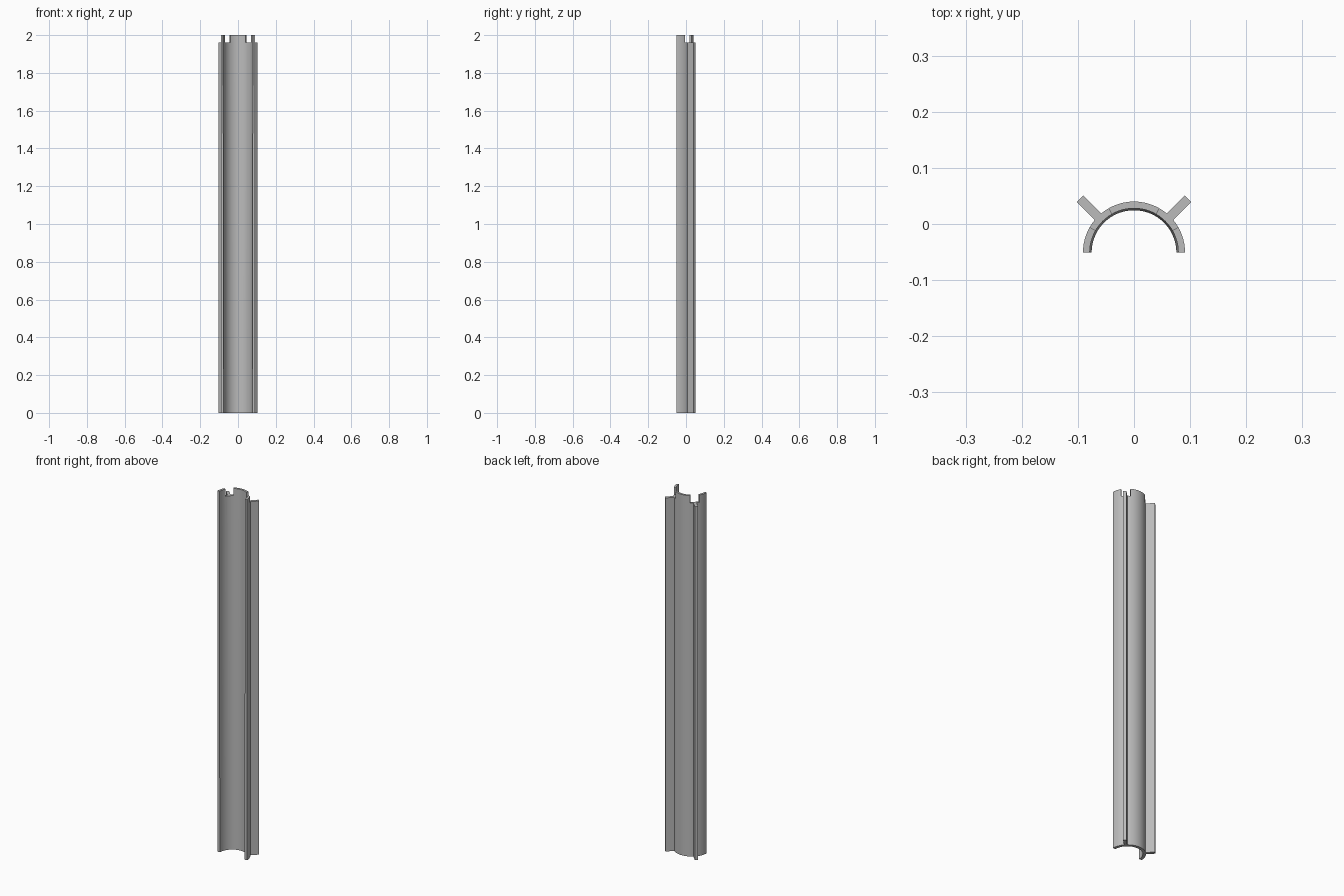
import bpy, bmesh, math
from mathutils import Matrix

if "Cube" in bpy.data.objects:
    bpy.data.objects.remove(bpy.data.objects["Cube"], do_unlink=True)

AXIS_Y = -0.051                   # axis of the half tube
OUTER, INNER_LOW, INNER_TOP = 0.091, 0.0755, 0.079
HEIGHT, SHOULDER = 2.0, 1.96
SEGMENTS = 36

grey = bpy.data.materials.new("light grey")
grey.use_nodes = True
colour = (0.5, 0.5, 0.5, 1)
grey.diffuse_color = colour
grey.node_tree.nodes["Principled BSDF"].inputs["Base Color"].default_value = colour


def make_object(name, bm):
    bmesh.ops.recalc_face_normals(bm, faces=bm.faces)
    mesh = bpy.data.meshes.new(name)
    bm.to_mesh(mesh)
    bm.free()
    mesh.materials.append(grey)
    obj = bpy.data.objects.new(name, mesh)
    bpy.context.collection.objects.link(obj)
    return obj


def arc_wall(name, start, end, steps, section):
    """Sweep a closed (radius, z) section around the tube axis."""
    bm = bmesh.new()
    rings = []
    for i in range(steps + 1):
        a = math.radians(start + (end - start) * i / steps)
        rings.append([bm.verts.new((r * math.cos(a), AXIS_Y + r * math.sin(a), z))
                      for r, z in section])
    n = len(section)
    for p, q in zip(rings, rings[1:]):
        for k in range(n):
            bm.faces.new((p[k], p[(k + 1) % n], q[(k + 1) % n], q[k]))
    bm.faces.new(rings[0])
    bm.faces.new(rings[-1])
    return make_object(name, bm)


# Half tube with a slightly tapered bore
shell = arc_wall("half_tube", 0, 180, SEGMENTS,
                 [(INNER_LOW, 0), (OUTER, 0), (OUTER, HEIGHT), (INNER_TOP, HEIGHT)])

# Two notches in the top rim, above the fins
for side, start in (("left", 30), ("right", 120)):
    cutter = arc_wall(side + "_notch_cutter", start, start + 30, 6,
                      [(0.05, SHOULDER), (0.12, SHOULDER), (0.12, 2.1), (0.05, 2.1)])
    cutter.hide_render = True
    cutter.hide_viewport = True
    cut = shell.modifiers.new(side + " notch", "BOOLEAN")
    cut.operation = "DIFFERENCE"
    cut.solver = "EXACT"
    cut.object = cutter

# Bake the cuts and remove the cutters
bpy.context.view_layer.update()
cut_mesh = bpy.data.meshes.new_from_object(
    shell.evaluated_get(bpy.context.evaluated_depsgraph_get()))
shell.modifiers.clear()
shell.data = cut_mesh
for side in ("left", "right"):
    bpy.data.objects.remove(bpy.data.objects[side + "_notch_cutter"], do_unlink=True)

# Diagonal fins along the outside
FIN_START, FIN_END, FIN_WIDTH = 0.0904, 0.136, 0.0163
for side, angle in (("left", 45), ("right", 135)):
    bm = bmesh.new()
    bmesh.ops.create_cube(bm, size=1)
    place = (Matrix.Translation((0, AXIS_Y, 0))
             @ Matrix.Rotation(math.radians(angle), 4, "Z")
             @ Matrix.Translation(((FIN_START + FIN_END) / 2, 0, SHOULDER / 2))
             @ Matrix.Diagonal((FIN_END - FIN_START, FIN_WIDTH, SHOULDER, 1)))
    bmesh.ops.transform(bm, matrix=place, verts=bm.verts)
    make_object(side + "_fin", bm)

# Smooth the curved walls, keep the rims sharp
bpy.ops.object.select_all(action="DESELECT")
shell.select_set(True)
bpy.context.view_layer.objects.active = shell
bpy.ops.object.shade_smooth_by_angle(angle=math.radians(30))
